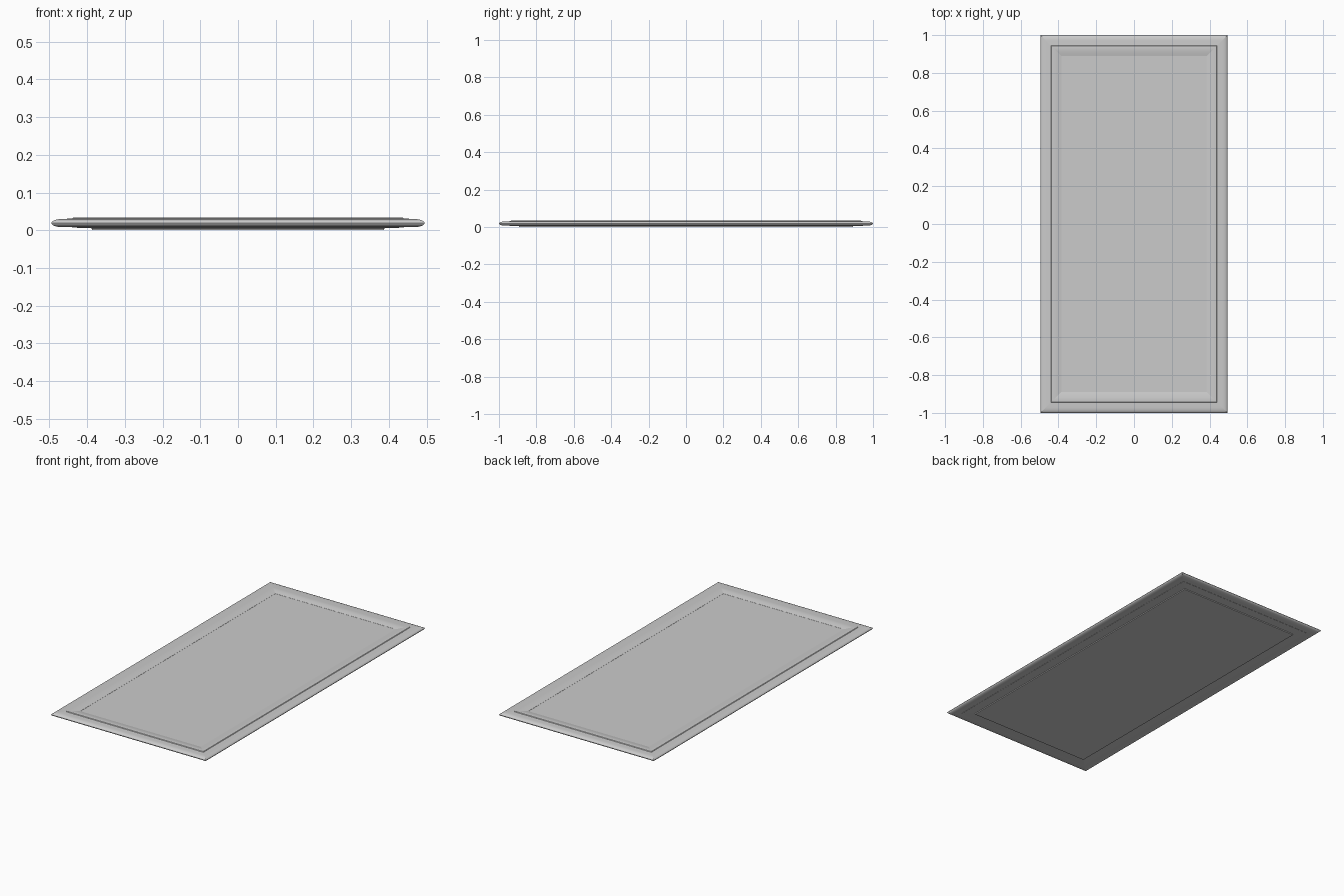
import bpy, bmesh, math

if "Cube" in bpy.data.objects:
    bpy.data.objects.remove(bpy.data.objects["Cube"])

HX, HY = 0.495, 1.0   # outer half sizes


def ring(bm, inset, z):
    x, y = HX - inset, HY - inset
    return [bm.verts.new((sx * x, sy * y, z))
            for sx, sy in ((-1, -1), (1, -1), (1, 1), (-1, 1))]


def finish(bm, name):
    bmesh.ops.recalc_face_normals(bm, faces=bm.faces)
    me = bpy.data.meshes.new(name)
    bm.to_mesh(me)
    bm.free()
    ob = bpy.data.objects.new(name, me)
    bpy.context.collection.objects.link(ob)
    bpy.ops.object.select_all(action='DESELECT')
    ob.select_set(True)
    bpy.context.view_layer.objects.active = ob
    bpy.ops.object.shade_smooth_by_angle(angle=math.radians(30))
    return ob


def mitred_frame(name, profile):
    """Sweep a closed (inset, z) profile round the rectangle with mitred corners."""
    bm = bmesh.new()
    rings = [ring(bm, i, z) for i, z in profile]
    n = len(rings)
    for k in range(n):
        a, b = rings[k], rings[(k + 1) % n]
        for c in range(4):
            d = (c + 1) % 4
            bm.faces.new((a[c], a[d], b[d], b[c]))
    ob = finish(bm, name)
    # keep the mitre joints crisp
    for e in ob.data.edges:
        if e.vertices[0] % 4 == e.vertices[1] % 4:
            e.use_edge_sharp = True
    return ob


# outer moulding with a rounded nose
nose = [(0.030 - 0.030 * math.cos(math.radians(t)),
         0.019 + 0.011 * math.sin(math.radians(t))) for t in range(-90, 91, 15)]
mitred_frame("outer_moulding", nose + [(0.058, 0.031), (0.058, 0.008)])

# inner moulding, raised at its outer edge and falling to the panel
mitred_frame("inner_moulding", [
    (0.055, 0.007), (0.055, 0.031), (0.058, 0.0335), (0.068, 0.034),
    (0.085, 0.032), (0.100, 0.029), (0.110, 0.027), (0.112, 0.024), (0.112, 0.005)])

# flat centre panel, standing slightly proud underneath
bm = bmesh.new()
lo, hi = ring(bm, 0.108, 0.0), ring(bm, 0.108, 0.0265)
bm.faces.new(lo[::-1])
bm.faces.new(hi)
for c in range(4):
    d = (c + 1) % 4
    bm.faces.new((lo[c], lo[d], hi[d], hi[c]))
finish(bm, "centre_panel")
